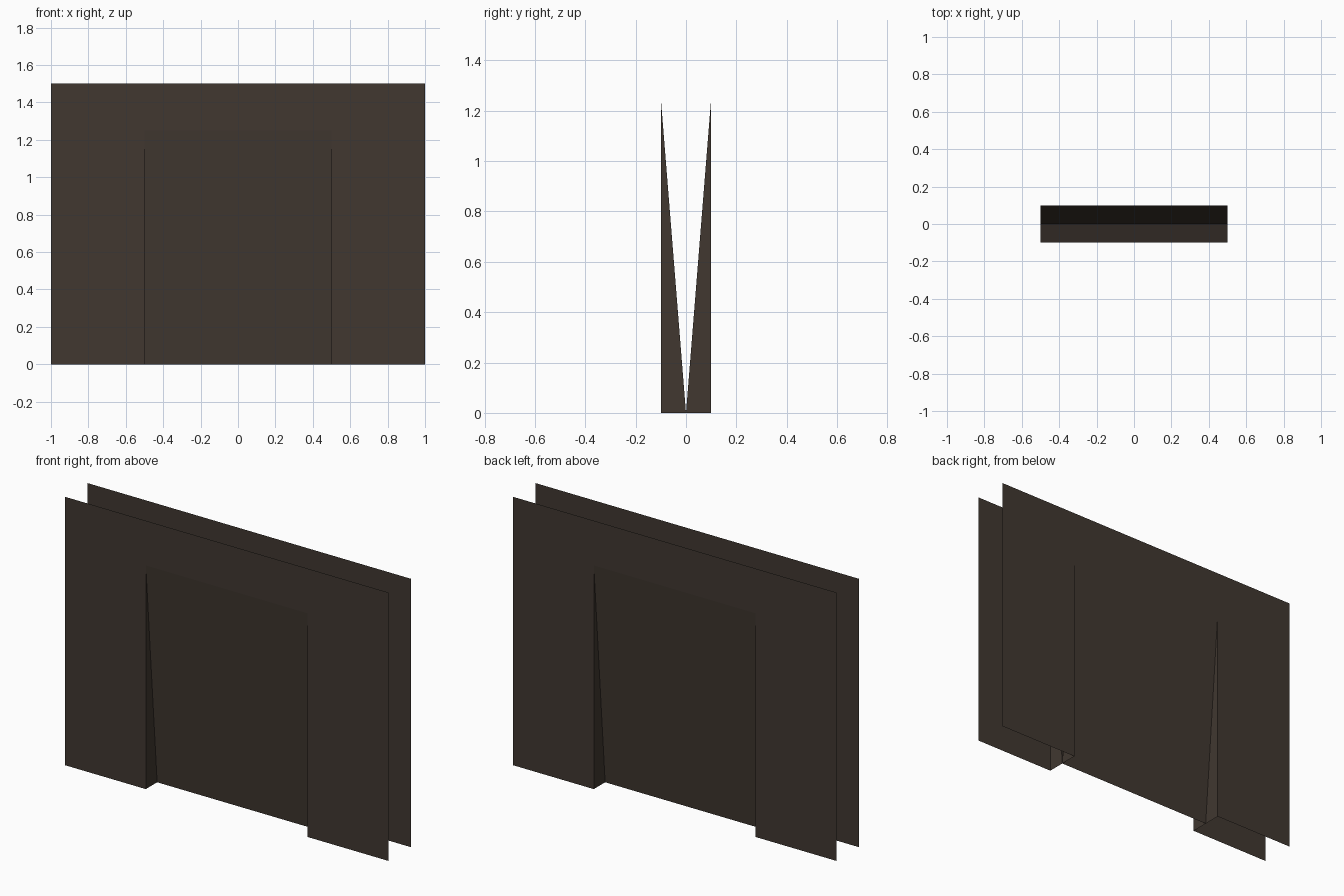
import bpy

if "Cube" in bpy.data.objects:
    bpy.data.objects.remove(bpy.data.objects["Cube"])

brown = bpy.data.materials.new("dark brown")
brown.diffuse_color = (0.052, 0.039, 0.030, 1)
brown.use_nodes = True
brown.node_tree.nodes["Principled BSDF"].inputs["Base Color"].default_value = brown.diffuse_color

W, H = 1.0, 1.5      # half width and height of each sheet
w, h = 0.5, 1.25     # half width and height of the opening
D = 0.1              # distance of each sheet from the centre


def part(name, verts, faces, turn):
    """Build a flat part; turn = -1 spins it half a turn to the back."""
    mesh = bpy.data.meshes.new(name)
    mesh.from_pydata([(x * turn, y * turn, z) for x, y, z in verts], [], faces)
    mesh.materials.append(brown)
    mesh.update()
    bpy.context.collection.objects.link(bpy.data.objects.new(name, mesh))


for side, turn in (("front", 1), ("back", -1)):
    # Upright sheet with a doorway-shaped opening
    outline = [(-W, 0), (-w, 0), (-w, h), (w, h), (w, 0), (W, 0), (W, H), (-W, H)]
    part(side + "_sheet", [(x, -D, z) for x, z in outline], [list(range(8))], turn)

    # Panel sloping inwards from the opening's top to the centre line
    part(side + "_sloping_panel",
         [(-w, 0, 0), (w, 0, 0), (w, -D, h), (-w, -D, h)], [(0, 1, 2, 3)], turn)

    # Triangular cheeks closing the sides of the recess
    part(side + "_recess_cheeks",
         [(x, y, z) for x in (-w, w) for y, z in ((-D, 0), (0, 0), (-D, h))],
         [(0, 1, 2), (3, 5, 4)], turn)
